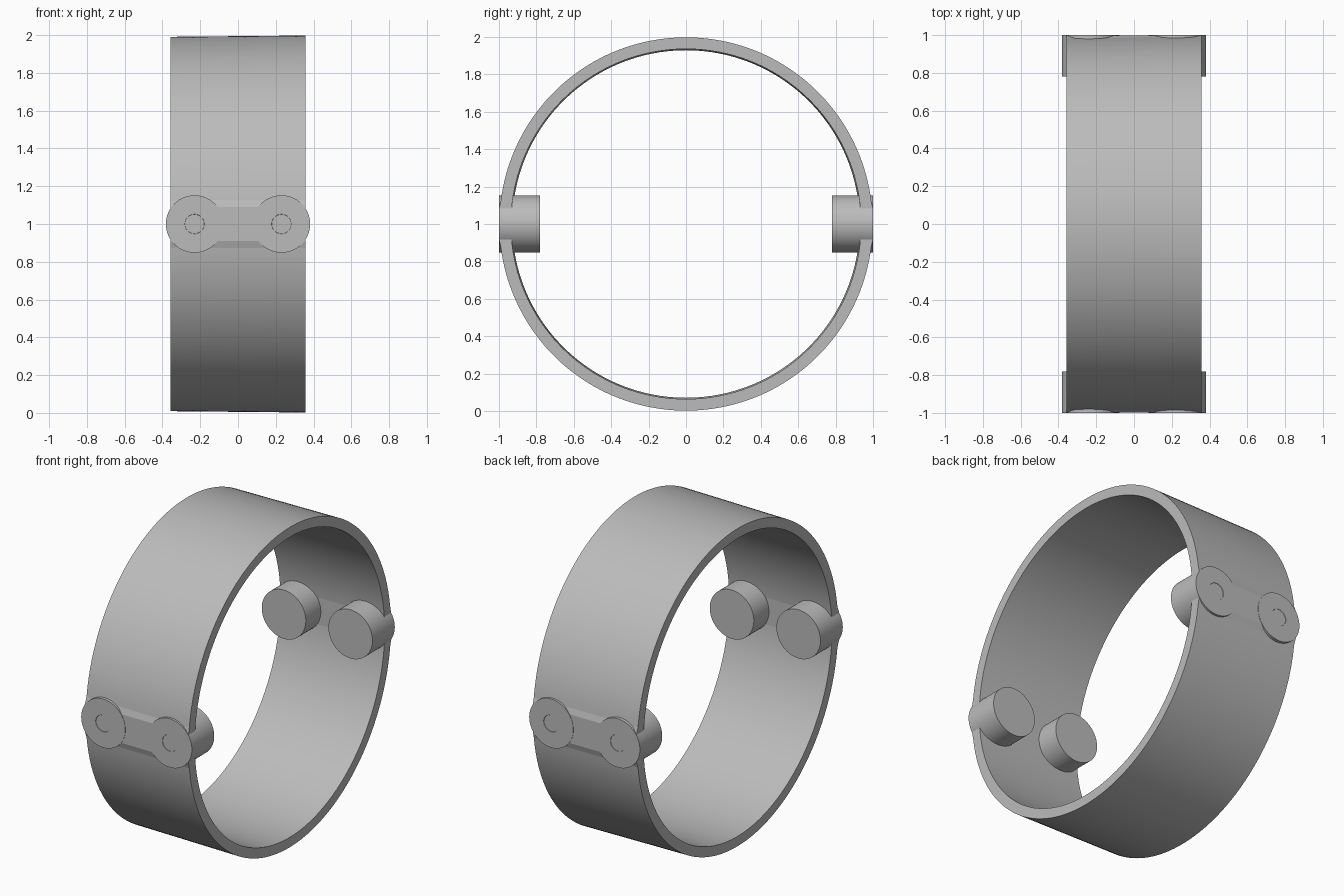
import bpy, bmesh
from math import sin, cos, pi, asin, radians

cube = bpy.data.objects.get("Cube")
if cube:
    bpy.data.objects.remove(cube, do_unlink=True)

grey = bpy.data.materials.new("light grey")
grey.use_nodes = True
grey.diffuse_color = (0.5, 0.5, 0.5, 1)
grey.node_tree.nodes["Principled BSDF"].inputs["Base Color"].default_value = (0.5, 0.5, 0.5, 1)


def finish(bm, name, smooth_angle):
    bmesh.ops.recalc_face_normals(bm, faces=bm.faces)
    mesh = bpy.data.meshes.new(name)
    bm.to_mesh(mesh)
    bm.free()
    mesh.materials.append(grey)
    obj = bpy.data.objects.new(name, mesh)
    bpy.context.collection.objects.link(obj)
    bpy.ops.object.select_all(action='DESELECT')
    obj.select_set(True)
    bpy.context.view_layer.objects.active = obj
    bpy.ops.object.shade_smooth_by_angle(angle=radians(smooth_angle))
    return obj


# Band: slightly tapered hoop with a flat strip at the front and back
FLAT = 0.09
SEGMENTS = 80
HALF_WIDTH = 0.357


def band_angles():
    edge = asin(FLAT)
    for side in (0, pi):
        for i in range(SEGMENTS + 1):
            yield side + edge + (pi - 2 * edge) * i / SEGMENTS


bm = bmesh.new()
loops = []
for a in band_angles():
    on_flat = abs(sin(a)) < FLAT + 0.001
    ring = []
    for x, r in ((-HALF_WIDTH, 0.991), (HALF_WIDTH, 0.998),
                 (HALF_WIDTH, 0.936), (-HALF_WIDTH, 0.929)):
        y = r * cos(a)
        if on_flat and r > 0.95:
            y = 0.998 if y > 0 else -0.998
        ring.append(bm.verts.new((x, y, 1 + r * sin(a))))
    loops.append(ring)
for k, ring in enumerate(loops):
    following = loops[(k + 1) % len(loops)]
    for j in range(4):
        n = (j + 1) % 4
        bm.faces.new((ring[j], ring[n], following[n], following[j]))
finish(bm, "band", 3)


# Posts: solid pegs through the band with a conical dimple in the outer face
def post(name, x, side):
    profile = [(0, 0.78), (0.152, 0.78), (0.152, 1), (0.052, 1), (0, 0.9)]
    bm = bmesh.new()
    verts = [bm.verts.new((x + r, side * y, 1)) for r, y in profile]
    edges = [bm.edges.new(pair) for pair in zip(verts, verts[1:])]
    bmesh.ops.spin(bm, geom=verts + edges, cent=(x, 0, 1), axis=(0, 1, 0),
                   angle=2 * pi, steps=64)
    bmesh.ops.remove_doubles(bm, verts=bm.verts, dist=0.0005)
    finish(bm, name, 30)


for side, end in ((-1, "front"), (1, "back")):
    for x, hand in ((-0.23, "right"), (0.23, "left")):
        post(f"{end}_{hand}_post", x, side)
